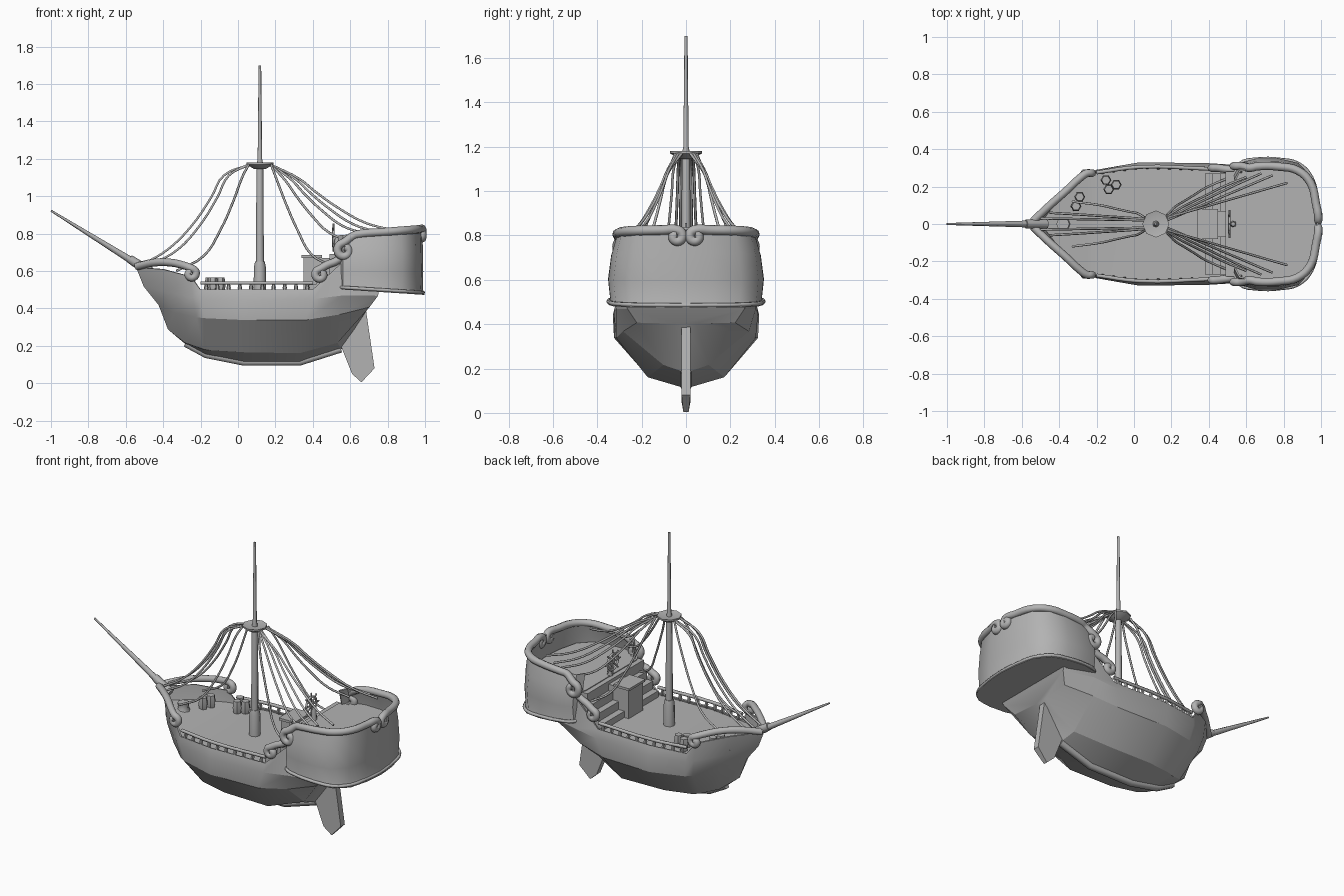
import bpy, bmesh, math
from mathutils import Vector

if "Cube" in bpy.data.objects:
    bpy.data.objects.remove(bpy.data.objects["Cube"])

GREY = (0.45, 0.45, 0.45, 1)
mat = bpy.data.materials.new("plain grey")
mat.use_nodes = True
mat.diffuse_color = GREY
mat.node_tree.nodes["Principled BSDF"].inputs["Base Color"].default_value = GREY


def activate(ob):
    bpy.ops.object.select_all(action='DESELECT')
    ob.select_set(True)
    bpy.context.view_layer.objects.active = ob


def finish(name, bm, angle=35, thick=0):
    bmesh.ops.remove_doubles(bm, verts=bm.verts, dist=0.0005)
    bmesh.ops.recalc_face_normals(bm, faces=bm.faces)
    me = bpy.data.meshes.new(name)
    bm.to_mesh(me)
    bm.free()
    me.materials.append(mat)
    ob = bpy.data.objects.new(name, me)
    bpy.context.collection.objects.link(ob)
    activate(ob)
    if thick:
        mod = ob.modifiers.new("thickness", 'SOLIDIFY')
        mod.thickness, mod.offset = thick, 0
        bpy.ops.object.modifier_apply(modifier=mod.name)
    bpy.ops.object.shade_smooth_by_angle(angle=math.radians(angle))


def loft(bm, rows, closed=False):
    grid = [[bm.verts.new(p) for p in row] for row in rows]
    n = len(rows[0])
    for a, b in zip(grid, grid[1:]):
        for i in range(n if closed else n - 1):
            j = (i + 1) % n
            bm.faces.new((a[i], a[j], b[j], b[i]))
    return grid


def lathe(name, profile, loc=(0, 0, 0), sides=8):
    bm = bmesh.new()
    rows = [[Vector(loc) + Vector((r * math.cos(k * math.tau / sides),
                                   r * math.sin(k * math.tau / sides), z))
             for k in range(sides)] for r, z in profile]
    grid = loft(bm, rows, True)
    bm.faces.new(grid[0])
    bm.faces.new(grid[-1])
    finish(name, bm, 50)


def box(name, lo, hi):
    bm = bmesh.new()
    bmesh.ops.create_cube(bm, size=1)
    for v in bm.verts:
        v.co = Vector([a + (b - a) * (c + 0.5) for a, b, c in zip(lo, hi, v.co)])
    finish(name, bm)


def tube(name, pts, radius, taper=1, smooth=True, res=1, cyclic=False):
    cu = bpy.data.curves.new(name, 'CURVE')
    cu.dimensions = '3D'
    cu.bevel_depth, cu.bevel_resolution = radius, res
    cu.resolution_u, cu.use_fill_caps = 4, True
    sp = cu.splines.new('BEZIER')
    sp.bezier_points.add(len(pts) - 1)
    sp.use_cyclic_u = cyclic
    for i, (bp, p) in enumerate(zip(sp.bezier_points, pts)):
        bp.co = p
        bp.radius = 1 + (taper - 1) * i / (len(pts) - 1)
        bp.handle_left_type = bp.handle_right_type = 'AUTO' if smooth else 'VECTOR'
    cu.materials.append(mat)
    ob = bpy.data.objects.new(name, cu)
    bpy.context.collection.objects.link(ob)
    activate(ob)
    bpy.ops.object.convert(target='MESH')
    bpy.ops.object.shade_smooth_by_angle(angle=math.radians(65))


def both_sides(name, pts, radius, **kw):
    for side, s in (("left", 1), ("right", -1)):
        tube(f"{name}_{side}", [(x, y * s, z) for x, y, z in pts], radius, **kw)


def spiral(c, r, turn, axis=0, n=8):
    # curl that starts on top of its centre and winds inwards
    out = []
    for k in range(n):
        a = math.pi / 2 + turn * k / (n - 1) * math.tau
        p = Vector(c)
        rad = r * (1 - 0.65 * k / (n - 1))
        p[axis] += rad * math.cos(a)
        p.z += rad * math.sin(a)
        out.append(tuple(p))
    return out


# Hull: long lines from the sheer down to the keel, mirrored
sheer = [(-.54, 0, .62), (-.40, .15, .61), (-.25, .26, .57), (-.20, .28, .5),
         (.03, .31, .5), (.40, .30, .5), (.56, .29, .65), (.75, .27, .49)]
belly = [(-.50, 0, .52), (-.38, .155, .49), (-.24, .265, .46), (-.2, .285, .45),
         (.03, .325, .44), (.40, .32, .45), (.56, .31, .47), (.745, .26, .47)]
wale = [(-.42, 0, .42), (-.34, .15, .38), (-.22, .25, .355), (-.18, .27, .35),
        (.03, .32, .34), (.36, .31, .34), (.54, .28, .37), (.70, .22, .41)]
bilge = [(-.37, 0, .29), (-.28, .07, .22), (-.18, .12, .185), (-.14, .14, .18),
         (.03, .17, .17), (.33, .17, .165), (.53, .10, .22), (.69, .04, .405)]
keel = [(-.37, .29), (-.28, .215), (-.17, .155), (-.12, .145),
        (.03, .115), (.33, .115), (.55, .185), (.69, .40)]
half = [sheer, belly, wale, bilge, [(x, 0, z) for x, z in keel]]
rows = half + [[(x, -y, z) for x, y, z in row] for row in reversed(half[:-1])]
bm = bmesh.new()
grid = loft(bm, rows)
bm.faces.new([row[-1] for row in grid])
finish("hull", bm, 22, 0.01)
tube("keel_bar", [(x, 0, z) for x, z in keel[1:7]], .024, smooth=False)

# Main deck, rising a little at the bow
bm = bmesh.new()
loft(bm, [[(x + (0.03 if x < -.5 else 0), s * y * 0.98, .49 + max(0, -x - .2) * .15)
           for x, y, z in sheer[:7]] for s in (1, 0, -1)])
finish("main_deck", bm)

# Stern gallery: bulging walls around a rounded plan
plan = [(.54, .27), (.565, .325), (.66, .35), (.78, .348), (.88, .325),
        (.95, .25), (.98, .12), (.99, 0)]
plan += [(x, -y) for x, y in reversed(plan[:-1])]


def ring(level, scale, stretch=1.0):
    out = []
    for x, y in plan:
        t = (x - .54) / .45
        low, high = .505 - .03 * t, .79 + .035 * t
        out.append((.54 + (x - .54) * stretch, y * scale, low + (high - low) * level))
    return out


bm = bmesh.new()
grid = loft(bm, [ring(0, .99, 1.01), ring(.08, .965, .985), ring(.35, .99, .99),
                 ring(.7, .95, .985), ring(1, .87, .98)])
bm.faces.new(grid[0])
finish("stern_gallery", bm, 45, 0.01)
tube("gallery_ledge", ring(.03, .99, 1.0), 0.01)

# Quarterdeck with its bulkhead, steps and cabin box
bm = bmesh.new()
bm.faces.new([bm.verts.new((x - .02, y * .94, .69)) for x, y in plan])
finish("quarterdeck", bm, 35, 0.01)
box("quarterdeck_bulkhead", (.49, -.28, .48), (.55, .28, .69))
for k in range(3):
    x = .38 + .04 * k
    box(f"step_{k + 1}", (x, -.27, .48), (x + .04, .27, .53 + .05 * k))
box("companion_box", (.35, -.07, .48), (.50, .07, .67))
box("companion_roof", (.34, -.08, .67), (.45, .08, .685))

# Steering wheel
wheel = Vector((.51, 0, .78))
lathe("wheel_post", [(.018, .68), (.012, .78)], (.53, 0, 0))
around = [Vector((0, math.cos(k * math.tau / 8), math.sin(k * math.tau / 8))) for k in range(8)]
tube("wheel_rim", [wheel + d * .05 for d in around], .007, cyclic=True)
for k in range(4):
    tube(f"wheel_spoke_{k + 1}", [wheel - around[k] * .075, wheel + around[k] * .075], .005)

# Scrolled rails
both_sides("bow_rail", [(-.54, .015, .625), (-.45, .10, .645), (-.36, .18, .645),
                        (-.29, .245, .63)] + spiral((-.25, .272, .585), .03, -1), .021, res=2)
both_sides("lower_stern_rail", [(.58, .29, .69), (.52, .29, .65), (.48, .295, .635)]
           + spiral((.44, .30, .58), .032, 1), .021, res=2)
top = [p for p in ring(1.0, .88, .985) if p[1] > .09]
both_sides("upper_stern_rail", spiral((.985, .042, .795), .03, 1, axis=1)[::-1]
           + top[:1:-1] + [(.62, .30, .79)] + spiral((.57, .31, .71), .045, 1), .022, res=2)

# Waist rails on balusters
waist = sheer[3:6]
both_sides("waist_rail", [(x, y - .005, .536) for x, y, z in waist], .01)
for i in range(10):
    x = -.17 + .06 * i
    y = .275 + .03 * (x + .2) / .23 if x < .03 else .305 - .01 * (x - .03) / .37
    for side, s in (("left", 1), ("right", -1)):
        lathe(f"baluster_{side}_{i + 1}", [(.006, .49), (.012, .51), (.005, .54)],
              (x, y * s, 0), 6)

# Mast, lookout and bowsprit
MAST_X = .117
lathe("mast_foot", [(.034, .48), (.032, .62), (.026, .65)], (MAST_X, 0, 0))
lathe("mast", [(.022, .6), (.018, 1.17), (.012, 1.2), (.007, 1.70)], (MAST_X, 0, 0))
lathe("lookout", [(.03, 1.145), (.072, 1.17), (.072, 1.18), (.05, 1.175)], (MAST_X, 0, 0))
tube("bowsprit", [(-.48, 0, .60), (-1, 0, .923)], .021, taper=.25, smooth=False, res=2)
tube("bowsprit_collar", [(-.47, 0, .595), (-.58, 0, .665)], .027, taper=.85, smooth=False, res=2)

# Sagging ropes: (end point, lean towards the mast)
bow_ropes = [((-.50, .03, .64), .0), ((-.45, .06, .64), .015), ((-.33, .12, .60), .06)]
stern_ropes = [((.74, .26, .81), .0), ((.68, .27, .80), .01), ((.82, .22, .82), .0),
               ((.60, .25, .76), .02), ((.49, .24, .63), .03)]
for label, ropes, d in (("bow", bow_ropes, -1), ("stern", stern_ropes, 1)):
    for k, (end, lean) in enumerate(ropes):
        start = Vector((MAST_X + d * .06, .02 + .007 * k, 1.168))
        end = Vector(end)
        path = [start]
        for t, drop in ((.24, .11), (.36, .33), (.55, .62), (.78, .86)):
            if label == "stern":
                drop = drop * .6 + t * .4 + .06
            p = start.lerp(end, t)
            p.z = start.z + (end.z - start.z) * drop
            p.x -= d * lean
            path.append(p)
        both_sides(f"{label}_rope_{k + 1}", path + [end], .0065)

# Rudder blade with a narrowed tip
blade = [(.68, .42), (.73, .08), (.66, .005), (.61, .05), (.55, .20), (.60, .40)]
bm = bmesh.new()
grid = loft(bm, [[(x, s * (.012 if z < .03 else .02), z) for x, z in blade]
                 for s in (-1, 1)], True)
for side in grid:
    bm.faces.new(side)
finish("rudder", bm)

# Barrels and capstan
for k, (x, y, z) in enumerate([(-.15, .235, .49), (-.095, .21, .49), (-.135, .185, .49),
                               (-.29, .145, .5), (-.31, .095, .5)]):
    lathe(f"barrel_{k + 1}", [(.023, 0), (.029, .035), (.023, .075)], (x, y, z), 6)
lathe("capstan", [(.045, .5), (.03, .53), (.035, .56)], (-.38, 0, 0))
